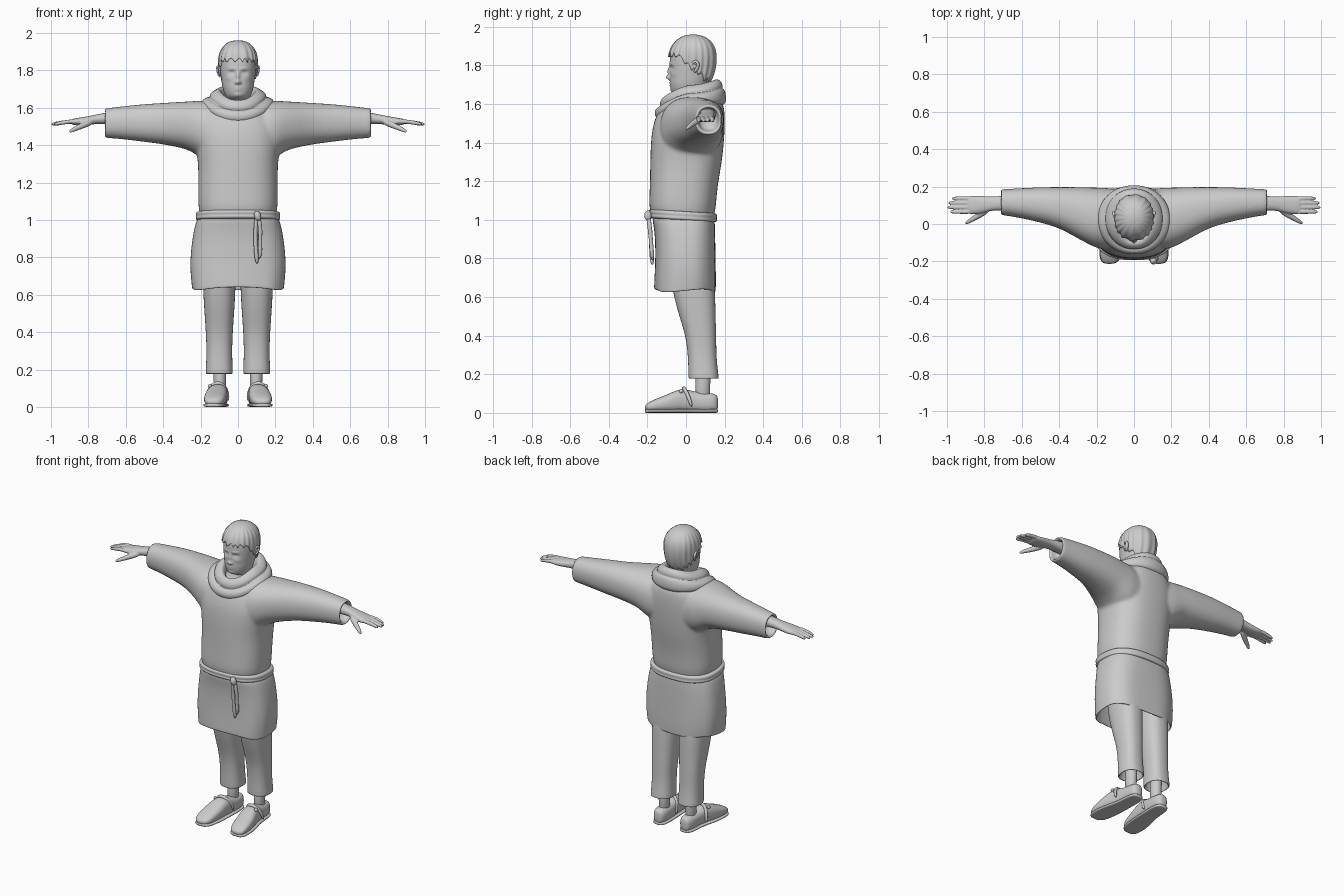
import bpy, bmesh, math
from mathutils import Vector

TAU = 2 * math.pi


def spow(v, e):
    return math.copysign(abs(v) ** (2 / e), v)


def oval(u0, u1, v0, v1, e=2.3, n=32):
    """Superellipse points (u, v) filling the given bounds."""
    return [((u0 + u1) / 2 + (u1 - u0) / 2 * spow(math.cos(TAU * i / n), e),
             (v0 + v1) / 2 + (v1 - v0) / 2 * spow(math.sin(TAU * i / n), e)) for i in range(n)]


def along_z(rows, e=2.3, cx=0):
    # row: z, half width, front y, back y
    return [[(u, v, z) for u, v in oval(cx - r, cx + r, a, b, e)] for z, r, a, b in rows]


def along_x(rows, s=1, e=2.3):
    # row: x, low z, high z, front y, back y
    return [[(s * x, u, v) for u, v in oval(f, b, lo, hi, e)] for x, lo, hi, f, b in rows]


def along_y(rows, e=2.5):
    # row: y, centre x, half width, low z, high z
    return [[(u, y, v) for u, v in oval(c - r, c + r, lo, hi, e)] for y, c, r, lo, hi in rows]


def tube(path, n=12):
    # path: x, y, z, radius
    pts = [Vector(p[:3]) for p in path]
    rings, prev, u = [], None, None
    for i, p in enumerate(pts):
        d = (pts[min(i + 1, len(pts) - 1)] - pts[max(i - 1, 0)]).normalized()
        u = d.orthogonal().normalized() if prev is None else prev.rotation_difference(d) @ u
        prev, v = d, d.cross(u)
        rings.append([p + path[i][3] * (u * math.cos(TAU * k / n) + v * math.sin(TAU * k / n)) for k in range(n)])
    return rings


def build(name, lofts, subsurf=1, mirror=False, voxel=0, smooth=0):
    bm = bmesh.new()
    for rings in lofts:
        vs = [[bm.verts.new(p) for p in r] for r in rings]
        n = len(vs[0])
        for a, b in zip(vs, vs[1:]):
            for i in range(n):
                bm.faces.new((a[i], a[(i + 1) % n], b[(i + 1) % n], b[i]))
        bm.faces.new(vs[0][::-1])
        bm.faces.new(vs[-1])
    bmesh.ops.recalc_face_normals(bm, faces=bm.faces)
    for f in bm.faces:
        f.smooth = True
    me = bpy.data.meshes.new(name)
    bm.to_mesh(me)
    bm.free()
    ob = bpy.data.objects.new(name, me)
    bpy.context.collection.objects.link(ob)
    if subsurf:
        m = ob.modifiers.new("subsurf", 'SUBSURF')
        m.levels = m.render_levels = subsurf
    if voxel:
        m = ob.modifiers.new("remesh", 'REMESH')
        m.mode, m.voxel_size, m.use_smooth_shade = 'VOXEL', voxel, True
    if smooth:
        m = ob.modifiers.new("smooth", 'SMOOTH')
        m.factor, m.iterations = 0.5, smooth
    if mirror:
        m = ob.modifiers.new("mirror", 'MIRROR')
        m.use_mirror_merge = False
    return ob


# Tunic top: torso and open sleeves fused together
torso = along_z([(.98, .19, -.16, .135), (1.03, .205, -.182, .148), (1.07, .213, -.192, .156),
                 (1.13, .214, -.19, .16), (1.2, .214, -.187, .168), (1.3, .212, -.186, .187),
                 (1.4, .228, -.183, .197), (1.48, .232, -.175, .202), (1.55, .21, -.152, .202),
                 (1.6, .18, -.125, .195), (1.64, .13, -.08, .17)], 2.5)
sleeve = [(.05, 1.3, 1.63, -.14, .195), (.18, 1.31, 1.64, -.14, .195), (.24, 1.365, 1.636, -.11, .195),
          (.3, 1.385, 1.632, -.078, .198), (.4, 1.405, 1.626, -.02, .198), (.5, 1.417, 1.62, .008, .197),
          (.6, 1.43, 1.61, .03, .192), (.68, 1.437, 1.6, .045, .187), (.71, 1.438, 1.597, .046, .187),
          (.716, 1.445, 1.591, .052, .181), (.71, 1.46, 1.578, .065, .168), (.64, 1.46, 1.578, .062, .168)]
build("tunic_top", [torso, along_x(sleeve), along_x(sleeve, -1)], 1, voxel=.009, smooth=8)

# Skirt of the tunic, gently rippled towards the hem
skirt = along_z([(1.04, .205, -.18, .145), (.99, .226, -.172, .15), (.92, .242, -.16, .152),
                 (.8, .257, -.158, .154), (.7, .254, -.162, .156), (.645, .247, -.164, .155),
                 (.632, .246, -.163, .154), (.632, .234, -.15, .142), (.7, .236, -.146, .14),
                 (.85, .232, -.14, .135)], 2.7)
for r in skirt:
    for i, (x, y, z) in enumerate(r):
        k = 1 + .022 * (1.04 - z) / .4 * math.sin(TAU * i / 32 * 7 + 1)
        r[i] = (x, y * k, z + (.008 * math.sin(TAU * i / 32 * 3) if z < .66 else 0))
build("tunic_skirt", [skirt], 2)

# Rope belt, knot and hanging tails
belt = along_z([(.995, .2, -.17, .14), (.997, .222, -.188, .158), (1.008, .229, -.196, .163),
                (1.018, .224, -.19, .159), (1.03, .229, -.197, .163), (1.043, .222, -.19, .158),
                (1.045, .2, -.17, .14)], 2.5)
belt = [[(x, y, z + .012 * -y / .2) for x, y, z in r] for r in belt]
build("belt", [belt], 2)
build("belt_knot", [tube([(.1, -.192, 1.048, .008), (.1, -.198, 1.035, .02), (.108, -.198, 1.01, .02),
                          (.11, -.19, .995, .01)])], 1)
build("belt_tails", [tube([(.1, -.195, 1.02, .012), (.092, -.185, .95, .01), (.094, -.18, .86, .011),
                           (.1, -.176, .79, .013), (.102, -.174, .765, .004)]),
                     tube([(.11, -.195, 1.02, .012), (.122, -.185, .94, .012), (.116, -.18, .87, .01),
                           (.122, -.176, .82, .013), (.11, -.172, .79, .004)])], 1)

# Cowl: stacked folds that droop at the front (half width, front y, back y, z front, side, back)
cowl = []
for r, f, b, zf, zs, zb in [(.16, -.12, .17, 1.51, 1.585, 1.58), (.19, -.15, .203, 1.522, 1.608, 1.6),
                            (.197, -.163, .209, 1.54, 1.625, 1.62), (.19, -.163, .207, 1.565, 1.645, 1.655),
                            (.168, -.148, .198, 1.585, 1.655, 1.68), (.15, -.13, .188, 1.583, 1.655, 1.68),
                            (.154, -.138, .192, 1.598, 1.667, 1.695), (.14, -.13, .183, 1.625, 1.685, 1.72),
                            (.112, -.11, .16, 1.643, 1.7, 1.732), (.092, -.088, .138, 1.638, 1.697, 1.72),
                            (.078, -.065, .115, 1.6, 1.65, 1.66), (.07, -.04, .1, 1.56, 1.58, 1.6)]:
    ring = []
    for i, (x, y) in enumerate(oval(-r, r, f, b, 2.1)):
        s = math.sin(TAU * i / 32)
        ring.append((x, y, zs + ((zf if s < 0 else zb) - zs) * abs(s) ** 1.6))
    cowl.append(ring)
build("cowl", [cowl], 2)

# Head: smooth profile (z, half width, front y, back y) with sculpted bumps for the face
HEAD = [(1.55, .06, .0, .11), (1.63, .058, -.012, .108), (1.645, .058, -.045, .107), (1.662, .067, -.07, .108),
        (1.7, .08, -.081, .113), (1.75, .089, -.083, .135), (1.8, .095, -.084, .147), (1.85, .097, -.082, .149),
        (1.89, .09, -.07, .14), (1.92, .073, -.048, .12), (1.94, .05, -.02, .092), (1.949, .028, .006, .064),
        (1.952, .008, .03, .042)]


def sample(z):
    i = max(k for k in range(len(HEAD) - 1) if HEAD[k][0] <= z)
    a, b, p, q = HEAD[i], HEAD[i + 1], HEAD[max(i - 1, 0)], HEAD[min(i + 2, len(HEAD) - 1)]
    h = b[0] - a[0]
    t = (z - a[0]) / h
    return [a[j] * (2 * t**3 - 3 * t**2 + 1) + b[j] * (3 * t**2 - 2 * t**3)
            + (b[j] - p[j]) / (b[0] - p[0]) * h * (t**3 - 2 * t**2 + t)
            + (q[j] - a[j]) / (q[0] - a[0]) * h * (t**3 - t**2) for j in (1, 2, 3)]


BUMPS = [(0, 1.738, .012, .011, -.02), (0, 1.768, .009, .024, -.012), (.013, 1.734, .006, .006, -.008),
         (.034, 1.786, .017, .011, .011), (.034, 1.783, .009, .006, -.005), (.034, 1.81, .024, .007, -.004),
         (0, 1.709, .02, .004, -.005), (0, 1.696, .017, .005, -.006), (0, 1.667, .02, .012, -.006),
         (.05, 1.755, .018, .012, -.003)]
head = []
for j in range(90):
    z = 1.55 + .4015 * math.sin(math.pi / 2 * j / 89)
    r, f, b = sample(z)
    ring = []
    for x, y in oval(-r, r, f, b, 2.2, 128):
        if y < .0:
            y += sum(a * math.exp(-((abs(x) - bx) / sx) ** 2 - ((z - bz) / sz) ** 2) for bx, bz, sx, sz, a in BUMPS)
        ring.append((x, y, z))
    head.append(ring)
build("head", [head], 0)

# Ears
build("ears", [tube([(.092, .03, 1.798, .007), (.1, .034, 1.815, .009), (.106, .05, 1.824, .009),
                     (.109, .064, 1.812, .009), (.106, .062, 1.792, .009), (.1, .05, 1.772, .009),
                     (.092, .042, 1.764, .006)]),
               tube([(.09, .045, 1.78, .012), (.098, .046, 1.795, .015), (.092, .046, 1.81, .01)])], 1, mirror=True)

# Hair: bowl cut over the head with a jagged fringe
N = 144
hair = []
for j in range(22):
    t = min(j, 20) / 20
    ring = []
    for i in range(N):
        a = TAU * i / N
        s = math.sin(a)
        hem = 1.842 if s < -.6 else (1.842 - .07 * (s + .6) / .6 if s < 0 else 1.772 - .08 * s)
        hem += .022 * abs(math.sin(a * 9 + .6 * math.sin(5 * a)))
        z = hem + (1.9515 - hem) * math.cos(math.pi / 2 * t)
        r, f, b = sample(z)
        o = -.006 if j == 21 else .008 + .003 * t * math.sin(a * 18 + 3 * math.sin(2 * a))
        ring.append(((r + o) * spow(math.cos(a), 2.2), (f + b) / 2 + ((b - f) / 2 + o) * spow(s, 2.2),
                     z + .008 * (1 - t)))
    hair.append(ring)
build("hair", [hair], 0)

# Forearms and hands
hand = [along_x([(.55, 1.5, 1.58, .07, .16), (.7, 1.513, 1.577, .07, .152), (.755, 1.514, 1.564, .074, .145),
                 (.8, 1.508, 1.555, .06, .149), (.85, 1.505, 1.547, .052, .151), (.885, 1.508, 1.541, .053, .149),
                 (.893, 1.515, 1.535, .06, .142)])]
for y, tip in ((.137, .975), (.113, .994), (.089, 1.0), (.065, .985)):
    hand.append(tube([(.85, y * .9 + .01, 1.526, .012), (.89, y, 1.527, .0125), (.935, y, 1.522, .0115),
                      (tip - .015, y, 1.514, .01), (tip, y, 1.51, .006)]))
hand.append(tube([(.775, .08, 1.528, .016), (.82, .052, 1.51, .018), (.86, .027, 1.492, .014),
                  (.89, .01, 1.478, .011), (.903, .0, 1.47, .006)]))
build("hands", hand, 1, voxel=.0045, smooth=3, mirror=True)

# Trouser legs, open at the cuff
legs = [(.82, .09, -.1, .135), (.62, .087, -.068, .152), (.5, .079, -.035, .153), (.4, .072, -.002, .157),
        (.3, .068, .01, .157), (.22, .071, .012, .165), (.185, .073, .013, .17), (.176, .071, .015, .169),
        (.178, .06, .028, .158), (.26, .056, .032, .145)]
build("trousers", [along_z(legs, 2.4, .1)], 2, mirror=True)

# Ankles
build("ankles", [along_z([(.06, .032, .045, .13), (.12, .031, .05, .122), (.3, .042, .05, .135)], 2, .097)],
      1, mirror=True)

# Shoes with soles and instep straps
shoe = [(-.214, .132, .02, .018, .036), (-.2, .13, .045, .01, .05), (-.165, .126, .057, .006, .07),
        (-.1, .12, .06, .004, .094), (-.045, .112, .056, .004, .12), (.0, .105, .05, .004, .124),
        (.05, .1, .046, .004, .108), (.11, .098, .046, .004, .102), (.15, .097, .038, .006, .1),
        (.167, .097, .02, .012, .085)]
build("shoes", [along_y(shoe)], 2, mirror=True)
build("shoe_soles", [along_y([(y, c, r + .004, 0, .02) for y, c, r, lo, hi in shoe], 3.5)], 1, mirror=True)
build("shoe_straps", [tube([(.168, .03, .03, .008), (.162, .015, .08, .01), (.14, -.005, .12, .011),
                            (.107, -.015, .132, .011), (.075, -.005, .118, .011), (.056, .015, .08, .01),
                            (.053, .03, .03, .008)])], 1, mirror=True)
build("shoe_buttons", [tube([(.142, -.02, .108, .008), (.152, -.026, .114, .014), (.157, -.029, .117, .006)])],
      1, mirror=True)
